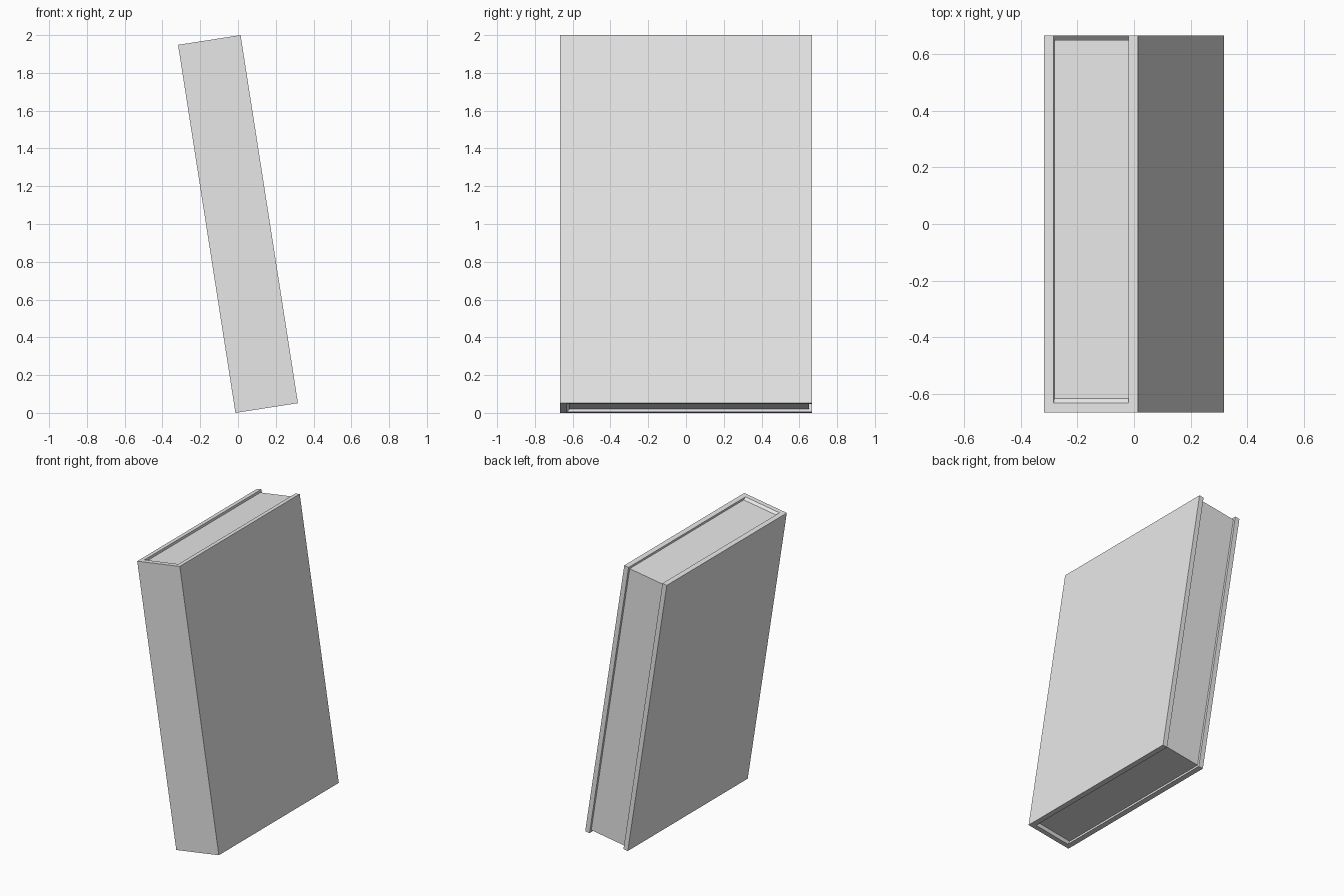
import bpy
import bmesh
from math import radians
from mathutils import Matrix, Vector

old = bpy.data.objects.get("Cube")
if old:
    bpy.data.objects.remove(old, do_unlink=True)

WIDTH, DEPTH, HEIGHT = 0.335, 1.332, 1.972
BOARD = 0.034      # cover thickness
LIP = 0.016        # how far the cover stands past the pages
LEAN = Matrix.Translation((0, 0, 1)) @ Matrix.Rotation(radians(-8.86), 4, 'Y')

grey = bpy.data.materials.new("plain_grey")
grey.use_nodes = True
grey.diffuse_color = (0.8, 0.8, 0.8, 1)
grey.node_tree.nodes["Principled BSDF"].inputs["Base Color"].default_value = grey.diffuse_color


def extrude_profile(name, points, offset):
    """Extrude a flat outline along offset, then lean the part."""
    bm = bmesh.new()
    face = bm.faces.new([bm.verts.new(p) for p in points])
    result = bmesh.ops.extrude_face_region(bm, geom=[face], use_keep_orig=True)
    moved = [v for v in result["geom"] if isinstance(v, bmesh.types.BMVert)]
    bmesh.ops.translate(bm, verts=moved, vec=Vector(offset))
    bmesh.ops.recalc_face_normals(bm, faces=bm.faces)
    bm.transform(LEAN)
    mesh = bpy.data.meshes.new(name)
    bm.to_mesh(mesh)
    bm.free()
    mesh.materials.append(grey)
    obj = bpy.data.objects.new(name, mesh)
    bpy.context.collection.objects.link(obj)
    return obj


w, d, h = WIDTH / 2, DEPTH / 2, HEIGHT / 2
inner = w - BOARD
spine = -d + BOARD

# Cover: U-shaped outline of two boards joined by the spine
u_shape = [(-w, -d), (w, -d), (w, d), (inner, d),
           (inner, spine), (-inner, spine), (-inner, d), (-w, d)]
extrude_profile("book_cover", [(x, y, -h) for x, y in u_shape], (0, 0, HEIGHT))

# Pages: recessed block that slopes up to meet the spine at both ends
side = [(spine, h), (spine + LIP, h - LIP), (d - LIP, h - LIP)]
side += [(y, -z) for y, z in reversed(side)]
extrude_profile("page_block", [(-inner, y, z) for y, z in side], (2 * inner, 0, 0))
